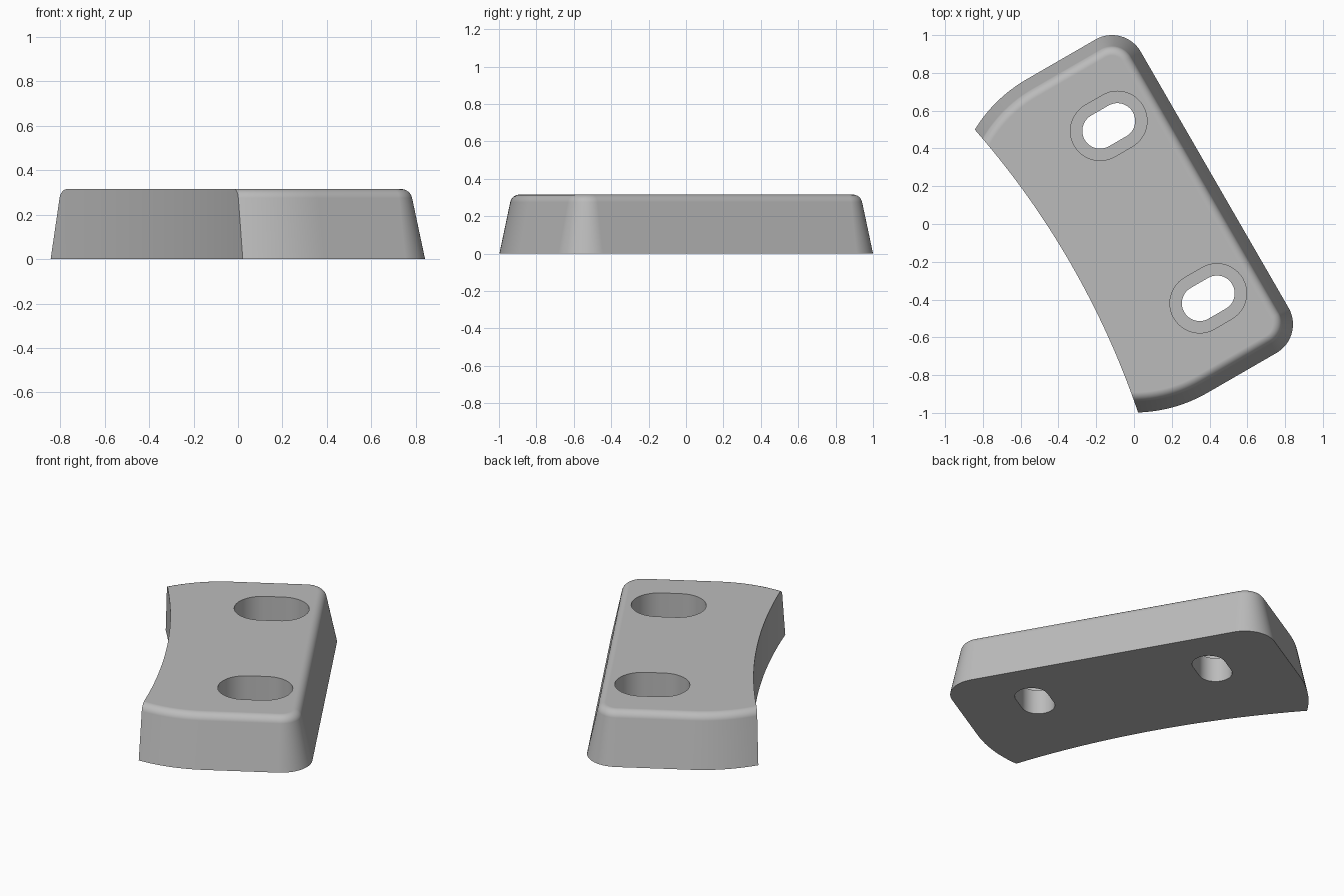
import bpy
import bmesh
from math import sin, cos, tan, radians, asin
from mathutils import Matrix

if "Cube" in bpy.data.objects:
    bpy.data.objects.remove(bpy.data.objects["Cube"], do_unlink=True)

HEIGHT = 0.315
SIDE, END = 0.487, 0.958              # half width on the straight side, half length
CORNER_R, SHOULDER_R = 0.175, 0.78    # rounded corner, gently curved shoulder
SHOULDER_U = -0.11                    # where the shoulder arc begins
DRAFT, FILLET = radians(12), 0.05
HOLLOW_R, HOLLOW_U = 4.44, -0.395     # concave long side
SLOT_U, SLOT_V, SLOT_HALF = 0.144, 0.527, 0.053
PLACE = Matrix.Translation((0.005, -0.009, 0)) @ Matrix.Rotation(radians(30), 4, "Z")

grey = bpy.data.materials.new("plain grey")
grey.use_nodes = True
colour = (0.5, 0.5, 0.5, 1)
grey.diffuse_color = colour
grey.node_tree.nodes["Principled BSDF"].inputs["Base Color"].default_value = colour


def arc(cu, cv, r, start, stop, steps):
    angles = [radians(start + (stop - start) * i / steps) for i in range(steps + 1)]
    return [(cu + r * cos(a), cv + r * sin(a)) for a in angles]


def loft(name, layers):
    """Closed solid through a stack of (outline, z) layers."""
    bm = bmesh.new()
    rings = [[bm.verts.new((u, v, z)) for u, v in pts] for pts, z in layers]
    n = len(rings[0])
    for low, high in zip(rings, rings[1:]):
        for i in range(n):
            j = (i + 1) % n
            bm.faces.new((low[i], low[j], high[j], high[i]))
    bm.faces.new(rings[0][::-1])
    bm.faces.new(rings[-1])
    bmesh.ops.recalc_face_normals(bm, faces=bm.faces[:])
    bm.transform(PLACE)
    mesh = bpy.data.meshes.new(name)
    bm.to_mesh(mesh)
    bm.free()
    mesh.materials.append(grey)
    obj = bpy.data.objects.new(name, mesh)
    bpy.context.collection.objects.link(obj)
    return obj


def outline(inset):
    """Plan of the block, drawn past the concave side, moved inward by inset."""
    corner = arc(SIDE - CORNER_R, END - CORNER_R, CORNER_R - inset, 0, 90, 16)
    shoulder = arc(SHOULDER_U, END - SHOULDER_R, SHOULDER_R - inset, 90, 140, 20)
    half = corner + shoulder
    return half + [(u, -v) for u, v in reversed(half)]


def slot(v, r):
    return (arc(SLOT_U + SLOT_HALF, v, r, -90, 90, 24)
            + arc(SLOT_U - SLOT_HALF, v, r, 90, 270, 24))


# Drafted block with a rounded top rim
fillet_z = HEIGHT - FILLET
start_z = fillet_z + FILLET * sin(DRAFT)
centre_inset = start_z * tan(DRAFT) + FILLET * cos(DRAFT)
layers = [(outline(0), 0)]
for i in range(9):
    a = DRAFT + (radians(90) - DRAFT) * i / 8
    layers.append((outline(centre_inset - FILLET * cos(a)), fillet_z + FILLET * sin(a)))
block = loft("slotted_block", layers)

# Cutters: concave side, through slots and their wider recesses
sweep = 16
hollow = arc(HOLLOW_U - HOLLOW_R, 0, HOLLOW_R, -sweep, sweep, 48) + [(-2, 1.2), (-2, -1.2)]
cutters = [loft("hollow_cutter", [(hollow, -0.2), (hollow, 0.6)])]
for v in (SLOT_V, -SLOT_V):
    for name, r, z in (("recess_cutter", 0.157, 0.15), ("slot_cutter", 0.094, -0.2)):
        cutters.append(loft(name, [(slot(v, r), z), (slot(v, r), 0.6)]))

bpy.ops.object.select_all(action="DESELECT")
block.select_set(True)
bpy.context.view_layer.objects.active = block
for cutter in cutters:
    cutter.hide_render = True
    mod = block.modifiers.new("cut", "BOOLEAN")
    mod.operation = "DIFFERENCE"
    mod.solver = "EXACT"
    mod.object = cutter
    bpy.ops.object.modifier_apply(modifier=mod.name)
    bpy.data.objects.remove(cutter, do_unlink=True)

# Smooth curved walls, crisp edges
bpy.ops.object.shade_smooth_by_angle(angle=radians(30))
block.modifiers.new("even_normals", "WEIGHTED_NORMAL").keep_sharp = True
